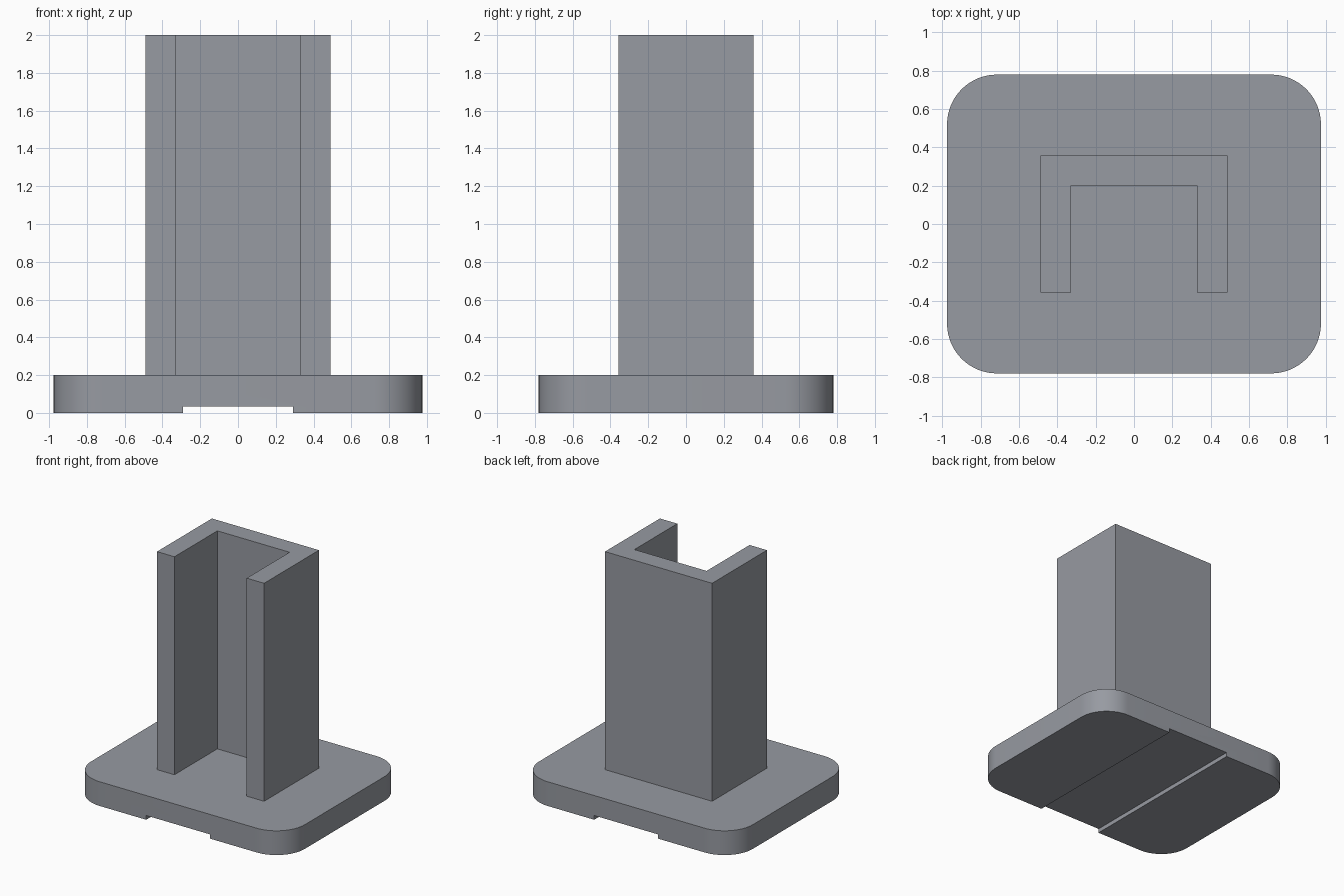
import bpy, bmesh
from mathutils import Vector

if "Cube" in bpy.data.objects:
    bpy.data.objects.remove(bpy.data.objects["Cube"])

grey = bpy.data.materials.new("cool_grey")
grey.diffuse_color = (0.31, 0.325, 0.36, 1)
grey.use_nodes = True
grey.node_tree.nodes["Principled BSDF"].inputs["Base Color"].default_value = grey.diffuse_color


def extrude_profile(name, points, direction, corner_radius=0):
    """Extrude a closed profile; optionally round its outer upright edges."""
    bm = bmesh.new()
    face = bm.faces.new([bm.verts.new(p) for p in points])
    ext = bmesh.ops.extrude_face_region(bm, geom=[face])
    moved = [v for v in ext["geom"] if isinstance(v, bmesh.types.BMVert)]
    bmesh.ops.translate(bm, verts=moved, vec=Vector(direction))
    bmesh.ops.recalc_face_normals(bm, faces=bm.faces)
    if corner_radius:
        far = max(abs(v.co.x) for v in bm.verts) - 1e-4
        edges = [e for e in bm.edges
                 if all(abs(v.co.x) > far for v in e.verts)
                 and abs(e.verts[0].co.z - e.verts[1].co.z) > 0.01]
        bmesh.ops.bevel(bm, geom=edges, offset=corner_radius, segments=16,
                        profile=0.5, affect='EDGES')
    mesh = bpy.data.meshes.new(name)
    bm.to_mesh(mesh)
    bm.free()
    mesh.materials.append(grey)
    obj = bpy.data.objects.new(name, mesh)
    bpy.context.collection.objects.link(obj)
    bpy.context.view_layer.objects.active = obj
    obj.select_set(True)
    bpy.ops.object.shade_smooth_by_angle(angle=0.5)
    obj.select_set(False)
    return obj


# Base plate: front profile with a shallow groove underneath, rounded corners
X, Y, H, GX, GZ = 0.976, 0.78, 0.2, 0.292, 0.035
base = [(-X, 0), (-GX, 0), (-GX, GZ), (GX, GZ), (GX, 0), (X, 0), (X, H), (-X, H)]
extrude_profile("base_plate", [(x, -Y, z) for x, z in base], (0, 2 * Y, 0), 0.26)

# Upright U-shaped channel, open to the front
cx, cy, ix, iy = 0.489, 0.358, 0.33, 0.202
half = [(ix, iy), (ix, -cy), (cx, -cy), (cx, cy)]
channel = half + [(-x, y) for x, y in reversed(half)]
extrude_profile("channel_post", [(x, y, H) for x, y in channel], (0, 0, 2 - H))
